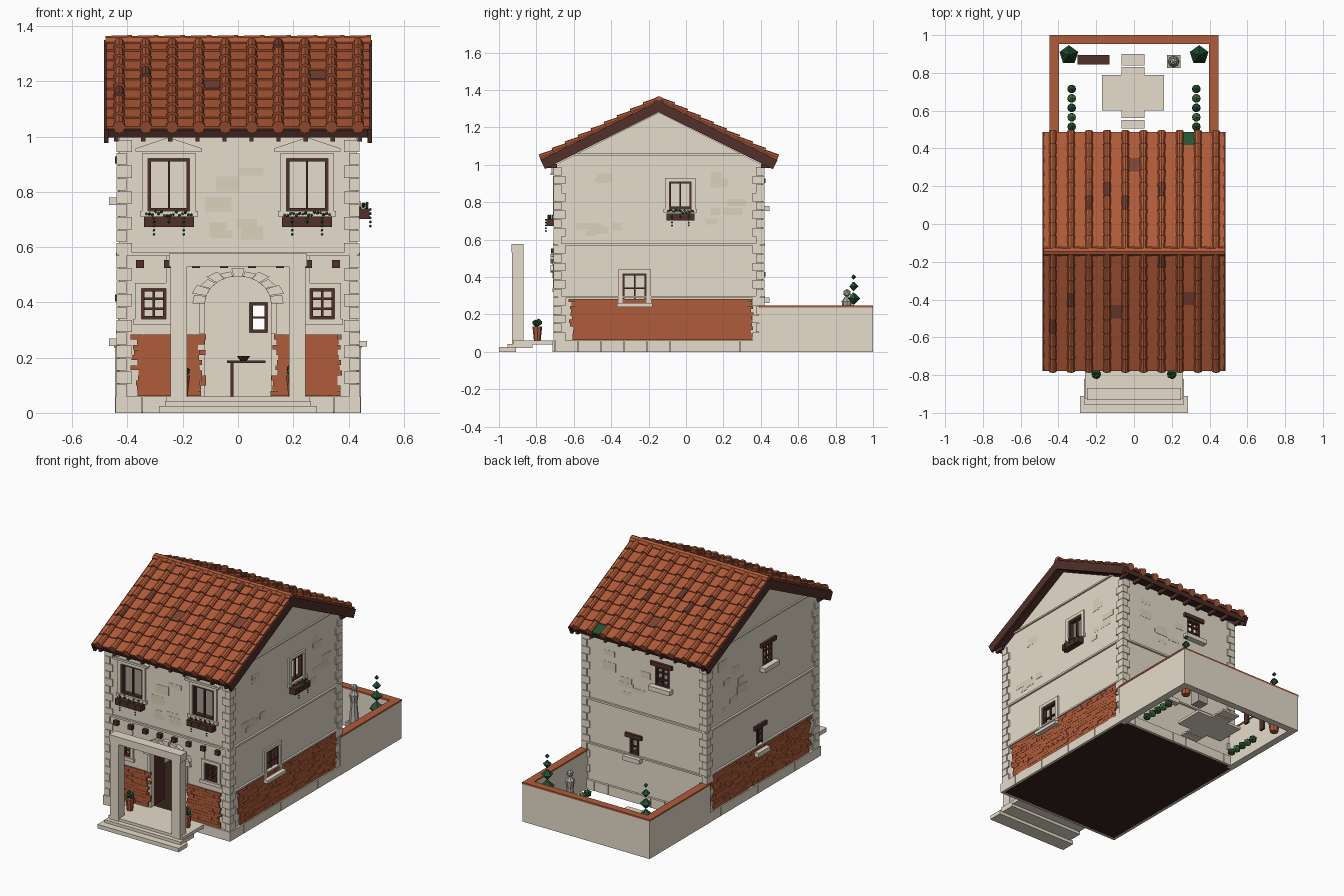
import bpy, bmesh, math, random
from mathutils import Matrix, Vector

random.seed(4)
if "Cube" in bpy.data.objects:
    bpy.data.objects.remove(bpy.data.objects["Cube"])


def colour(name, code):
    rgb = [int(code[i:i + 2], 16) / 255 for i in (0, 2, 4)]
    lin = [c / 12.92 if c < 0.04 else ((c + 0.055) / 1.055) ** 2.4 for c in rgb] + [1]
    m = bpy.data.materials.new(name)
    m.use_nodes = True
    m.diffuse_color = lin
    m.node_tree.nodes["Principled BSDF"].inputs["Base Color"].default_value = lin
    return m


STONE = colour("pale stone", "E6DCCB")
PATCH = colour("worn plaster", "DDD1BD")
BRICK = colour("brick", "AF5C3A")
TILE = colour("roof tile", "B05A38")
OLD = colour("weathered tile", "7A4334")
WOOD = colour("dark wood", "51302A")
DARK = colour("cellar brown", "36231D")
LEAF = colour("leaf green", "45773C")
HEDGE = colour("hedge green", "245233")
GREY = colour("statue grey", "B4AFA5")

# Each wall: outward axis, sign and position of its plane
WALLS = {"front": ("y", -1, -0.70), "back": ("y", 1, 0.41),
         "right": ("x", 1, 0.43), "left": ("x", -1, -0.43)}


def make(name, bm, *mats):
    bmesh.ops.recalc_face_normals(bm, faces=bm.faces)
    me = bpy.data.meshes.new(name)
    bm.to_mesh(me)
    bm.free()
    for m in mats:
        me.materials.append(m)
    ob = bpy.data.objects.new(name, me)
    bpy.context.collection.objects.link(ob)
    return ob


def prism(bm, side, pts, d0, d1):
    """Extrude a (along, height) outline outward from a wall plane."""
    axis, sign, pos = WALLS[side]
    rings = []
    for d in (d0, d1):
        p = pos + sign * d
        rings.append([bm.verts.new((u, p, z) if axis == "y" else (p, u, z)) for u, z in pts])
    for r in rings:
        bm.faces.new(r)
    for i in range(len(pts)):
        j = (i + 1) % len(pts)
        bm.faces.new((rings[0][i], rings[0][j], rings[1][j], rings[1][i]))


def panel(bm, side, u0, u1, z0, z1, d0, d1):
    prism(bm, side, [(u0, z0), (u1, z0), (u1, z1), (u0, z1)], d0, d1)


def paint(verts, mat):
    for f in {f for v in verts for f in v.link_faces}:
        f.material_index = mat


def box(bm, x0, x1, y0, y1, z0, z1, mat=0, frame=Matrix()):
    m = Matrix.Translation(((x0 + x1) / 2, (y0 + y1) / 2, (z0 + z1) / 2))
    m = frame @ m @ Matrix.Diagonal((x1 - x0, y1 - y0, z1 - z0, 1))
    paint(bmesh.ops.create_cube(bm, size=1, matrix=m)["verts"], mat)


def cone(bm, at, r0, r1, h, sides=8, mat=0, frame=Matrix()):
    m = frame @ Matrix.Translation(Vector(at) + Vector((0, 0, h / 2)))
    r = bmesh.ops.create_cone(bm, cap_ends=True, segments=sides, radius1=r0, radius2=r1, depth=h, matrix=m)
    paint(r["verts"], mat)


def blob(bm, at, r, mat=0):
    paint(bmesh.ops.create_icosphere(bm, subdivisions=1, radius=r, matrix=Matrix.Translation(at))["verts"], mat)


# Windows: wall, centre, bottom, top, width, columns, rows, kind
WINDOWS = [("right", -0.03, 0.765, 0.91, 0.12, 2, 1, "flowers"),
           ("right", -0.275, 0.26, 0.42, 0.13, 2, 2, "sill"),
           ("left", -0.2, 0.78, 0.9, 0.1, 2, 3, "lintel"),
           ("left", -0.12, 0.27, 0.4, 0.07, 2, 3, "lintel"),
           ("back", -0.12, 0.78, 0.9, 0.1, 2, 3, "lintel"),
           ("back", 0.075, 0.29, 0.4, 0.065, 1, 2, "lintel")]
for s in (-1, 1):
    WINDOWS += [("front", s * 0.25, 0.73, 0.92, 0.15, 2, 1, "pediment"),
                ("front", s * 0.305, 0.34, 0.45, 0.09, 2, 3, "plain")]


def arc(rx, rz, a):
    return rx * math.cos(a), 0.395 + rz * math.sin(a)


# House shell, hollowed and pierced by the openings
MID, APEX = -0.145, 1.28
bm = bmesh.new()
prism(bm, "right", [(-0.7, 0.005), (0.41, 0.005), (0.41, 1), (MID, APEX), (-0.7, 1)], -0.86, 0)
shell = make("house_walls", bm, STONE)
bm = bmesh.new()
prism(bm, "right", [(-0.67, -0.1), (0.38, -0.1), (0.38, 0.98), (MID, 1.24), (-0.67, 0.98)], -0.83, -0.03)
inner = make("room_cutter", bm)
bm = bmesh.new()
for side, u, z0, z1, w, *_ in WINDOWS:
    panel(bm, side, u - w / 2, u + w / 2, z0, z1, -0.05, 0.02)
prism(bm, "front", [(-0.12, 0.06), (0.12, 0.06)] + [arc(0.12, 0.1, math.pi * i / 10) for i in range(11)], -0.05, 0.02)
openings = make("opening_cutter", bm)
bpy.context.view_layer.objects.active = shell
for cutter in (inner, openings):
    cutter.hide_render = True
    mod = shell.modifiers.new("cut", "BOOLEAN")
    mod.operation, mod.object = "DIFFERENCE", cutter
    bpy.ops.object.modifier_apply(modifier=mod.name)
    bpy.data.objects.remove(cutter)

# Plinth blocks, corner stones, string courses and plaster patches
bm = bmesh.new()
for side, a, b in (("front", -0.445, 0.445), ("back", -0.445, 0.445), ("left", -0.7, 0.41), ("right", -0.7, 0.41)):
    step = (b - a) / 9
    for i in range(9):
        u = a + step * i
        panel(bm, side, u + 0.001, u + step - 0.001, 0, 0.06, 0, 0.014)
    if side in ("left", "right"):
        panel(bm, side, -0.6, 0.31, 1.05, 1.06, -0.01, 0.01)
    panel(bm, side, a + 0.015, b - 0.015, 0.568, 0.58, -0.01, 0.012)
    if side != "front":
        panel(bm, side, a + 0.015, b - 0.015, 0.288, 0.298, -0.01, 0.012)
for sx in (-1, 1):
    for y, s in ((-0.7, 1), (0.41, -1)):
        for i in range(20):
            lx, ly = (0.055, 0.035) if i % 2 else (0.035, 0.055)
            xs = sorted((sx * 0.439, sx * (0.439 - lx)))
            ys = sorted((y - s * 0.009, y + s * ly))
            box(bm, *xs, *ys, 0.06 + i * 0.0465, 0.104 + i * 0.0465)
make("stone_trim", bm, STONE)
bm = bmesh.new()
for side, a, b in (("front", -0.13, 0.13), ("back", -0.05, 0.33), ("left", 0, 0.33), ("right", -0.6, -0.2), ("right", 0.1, 0.33)):
    for i in range(7):
        u, z = random.uniform(a, b - 0.1), random.uniform(0.6, 0.92)
        panel(bm, side, u, u + random.uniform(0.05, 0.1), z, z + random.uniform(0.02, 0.06), -0.005, 0.0006 + i * 0.0002)
make("plaster_patches", bm, PATCH)

# Exposed brickwork on a backing, with ragged ends and a few sunken bricks
bm = bmesh.new()
for side, a, b in (("front", -0.39, -0.115), ("front", 0.115, 0.39), ("left", -0.63, 0.37), ("right", -0.63, 0.37)):
    inset = 0.04 if side != "front" else 0.03
    panel(bm, side, a + inset, b - inset, 0.062, 0.282, -0.005, 0.005)
    for row in range(12):
        z, u = 0.062 + row * 0.0185, a + random.uniform(0, 0.03)
        end = b - random.uniform(0, 0.03)
        while u < end - 0.01:
            v = min(u + 0.046, end)
            if random.random() > 0.05:
                panel(bm, side, u, v, z, z + 0.0178, -0.005, random.uniform(0.008, 0.0095))
            u = v + 0.0007
make("brickwork", bm, BRICK)


# Windows with frames, bars, surrounds and flower boxes
def flower_box(wood, green, side, u, z, w):
    panel(wood, side, u - w / 2, u + w / 2, z - 0.038, z, 0.004, 0.045)
    axis, sign, pos = WALLS[side]

    def leaf(v, d, h, r, mat):
        d = pos + sign * d
        blob(green, (v, d, h) if axis == "y" else (d, v, h), r, mat)

    for i in range(16):
        leaf(u + (i / 15 - 0.5) * w * 0.9, 0.012 + 0.012 * (i % 3), z + random.uniform(0.002, 0.018), 0.0065, i % 2)
    for s in (-1, 0, 1):
        for k in range(5 if s else 2):
            leaf(u + s * w * 0.3, 0.049, z - 0.004 - k * 0.015, 0.0055, k % 2)


wood, stone, green = bmesh.new(), bmesh.new(), bmesh.new()
for side, u, z0, z1, w, cols, rows, kind in WINDOWS:
    a, b, t = u - w / 2, u + w / 2, 0.011
    for x in (a, b - t):
        panel(wood, side, x, x + t, z0, z1, -0.024, 0.002)
    for z in (z0, z1 - t):
        panel(wood, side, a, b, z, z + t, -0.024, 0.002)
    for i in range(1, cols):
        x = a + w * i / cols
        panel(wood, side, x - 0.004, x + 0.004, z0, z1, -0.018, -0.004)
    for i in range(1, rows):
        z = z0 + (z1 - z0) * i / rows
        panel(wood, side, a, b, z - 0.004, z + 0.004, -0.018, -0.004)
    if kind == "lintel":
        panel(wood, side, a - 0.025, b + 0.025, z1 + 0.003, z1 + 0.028, -0.01, 0.015)
        panel(stone, side, a - 0.025, b + 0.025, z0 - 0.028, z0, -0.01, 0.036)
        continue
    for x in (a - 0.022, b):
        panel(stone, side, x, x + 0.022, z0, z1, -0.01, 0.01)
    panel(stone, side, a - 0.022, b + 0.022, z1, z1 + 0.02, -0.01, 0.01)
    panel(stone, side, a - 0.03, b + 0.03, z0 - 0.02, z0, -0.01, 0.036 if kind == "sill" else 0.015)
    if kind == "pediment":
        panel(stone, side, u - 0.12, u + 0.12, 0.945, 0.957, -0.01, 0.025)
        prism(stone, side, [(u - 0.12, 0.957), (u + 0.12, 0.957), (u, 0.997)], -0.01, 0.02)
    if kind in ("pediment", "flowers"):
        flower_box(wood, green, side, u, z0 - 0.02 if kind == "pediment" else 0.74, w + 0.03)

# Door arch, jambs, open door leaves, beam ends and rafter tails
for s in (-1, 1):
    panel(stone, "front", *sorted((s * 0.12, s * 0.14)), 0.285, 0.4, -0.02, 0.008)
    box(wood, *sorted((s * 0.124, s * 0.134)), -0.672, -0.56, 0.062, 0.42)
    panel(stone, "front", *sorted((s * 0.245, s * 0.26)), 0.34, 0.57, -0.01, 0.006)
for i in range(11):
    p, q = math.pi * i / 11 + 0.01, math.pi * (i + 1) / 11 - 0.01
    k = 0.01 * (i % 2)
    prism(stone, "front", [arc(0.12, 0.1, p), arc(0.165 + k, 0.118 + k, p), arc(0.165 + k, 0.118 + k, q), arc(0.12, 0.1, q)], -0.01, 0.015 + k)
for i in range(8):
    u = -0.355 + i * 0.71 / 7
    panel(wood, "front", u - 0.014, u + 0.014, 0.525, 0.553, -0.01, 0.022)
for i in range(10):
    u = -0.44 + i * 0.88 / 9
    for side in ("front", "back"):
        panel(wood, side, u - 0.008, u + 0.008, 0.982, 1.005, -0.01, 0.055)
# Hall table and bowl
box(wood, -0.04, 0.1, 0.0, 0.08, 0.18, 0.19)
box(wood, -0.028, -0.016, 0.01, 0.07, 0.06, 0.18)
cone(wood, (0.02, 0.04, 0.19), 0.012, 0.025, 0.016)
make("window_and_door_woodwork", wood, WOOD)
make("window_and_door_stonework", stone, STONE)
make("window_flowers", green, LEAF, HEDGE)
bm = bmesh.new()
box(bm, -0.428, 0.428, -0.698, 0.408, 0.002, 0.06)
make("floor", bm, DARK)

# Roof: thin deck, bargeboards, pan tiles and barrel cover tiles on both slopes
deck, tiles = bmesh.new(), bmesh.new()
SLOPE, ROWS, PITCH, GAP = math.atan(0.5), 9, 0.0778, 0.096
lie = Matrix.Rotation(-math.pi / 2, 4, "X")
# Weathered tiles as (column, row), first the back slope and then the front
OLD_PANS = ({(5, 6)}, {(8, 3), (4, 4)})
OLD_COVERS = ({(3, 4), (2, 3), (6, 4), (4, 3)}, {(6, 0), (1, 3), (0, 5)})
for half, flip in enumerate((1, -1)):
    frame = Matrix.Translation((0, MID, 1.335)) @ Matrix.Rotation(math.pi * half, 4, "Z") @ Matrix.Rotation(-SLOPE, 4, "X")
    box(deck, -0.475, 0.475, -0.01, 0.7, -0.028, 0, 0, frame)
    for s in (-1, 1):
        box(deck, *sorted((s * 0.468, s * 0.485)), -0.02, 0.705, -0.048, 0.006, 0, frame)
    for r in range(ROWS):
        tip = frame @ Matrix.Translation((0, r * PITCH, 0.003)) @ Matrix.Rotation(0.08, 4, "X")
        for c in range(11):
            x = -0.478 + c * GAP
            m = 1 if (c, r) in OLD_PANS[half] else 2 if (half, c, r) == (0, 8, 8) else 0
            ends = [flip * max(-0.476, min(0.476, x + e * GAP / 2)) for e in (-1, 1)]
            box(tiles, *sorted(ends), 0, PITCH, -0.004, 0.006, m, tip)
            if c < 10:
                old = 1 if (c, r) in OLD_COVERS[half] else 0
                cone(tiles, (0, 0, 0), 0.018, 0.022, PITCH + 0.003, 10, old,
                     tip @ Matrix.Translation((flip * (x + GAP / 2), 0, 0.006)) @ lie)
for i in range(10):
    cone(tiles, (0, 0, 0), 0.022, 0.025, 0.0965, 8, 0,
         Matrix.Translation((-0.48 + i * GAP, MID, 1.342)) @ Matrix.Rotation(math.pi / 2, 4, "Y"))
make("roof_deck", deck, WOOD)
make("roof_tiles", tiles, TILE, OLD, HEDGE)

# Portico, steps, garden walls and paving
bm = bmesh.new()
box(bm, -0.285, 0.285, -1, -0.91, 0, 0.025)
box(bm, -0.265, 0.265, -0.955, -0.82, 0.02, 0.043)
box(bm, -0.26, 0.26, -0.925, -0.69, 0.038, 0.06)
for s in (-1, 1):
    box(bm, *sorted((s * 0.185, s * 0.245)), -0.93, -0.87, 0.043, 0.53)
    box(bm, *sorted((s * 0.4, s * 0.445)), 0.39, 1, 0, 0.237)
box(bm, -0.25, 0.25, -0.932, -0.868, 0.53, 0.577)
box(bm, -0.4, 0.4, 0.955, 1, 0, 0.237)
box(bm, -0.17, 0.16, 0.6, 0.79, 0, 0.016)
for y0, y1 in ((0.84, 0.9), (0.79, 0.83), (0.56, 0.6), (0.505, 0.55)):
    box(bm, -0.065, 0.055, y0, y1, 0, 0.012)
make("portico_and_garden_stone", bm, STONE)
bm = bmesh.new()
for s in (-1, 1):
    box(bm, *sorted((s * 0.397, s * 0.448)), 0.39, 1, 0.237, 0.248)
    cone(bm, (s * 0.2, -0.795, 0.06), 0.018, 0.026, 0.075)
    cone(bm, (s * 0.345, 0.895, 0), 0.025, 0.035, 0.07)
box(bm, -0.397, 0.397, 0.952, 1, 0.237, 0.248)
make("wall_caps_and_pots", bm, BRICK)

# Plants: clipped trees, hedge rows and pot plants
bm = bmesh.new()
for s in (-1, 1):
    for z, r in ((0.13, 0.052), (0.21, 0.045), (0.285, 0.036), (0.35, 0.027), (0.4, 0.014)):
        cone(bm, (s * 0.345, 0.895, z - r * 0.9), 0.003, r, r * 0.9, 5)
        cone(bm, (s * 0.345, 0.895, z), r, 0.003, r * 0.9, 5)
    for i in range(5):
        blob(bm, (s * 0.33, 0.515 + i * 0.05, 0.025), 0.026, i % 2)
    for i in range(5):
        a = i * math.tau / 5
        blob(bm, (s * 0.2 + 0.012 * math.cos(a), -0.795 + 0.012 * math.sin(a), 0.15 + 0.006 * (i % 3)), 0.016, i % 2)
make("plants", bm, HEDGE, LEAF)

# Bench and statue
bm = bmesh.new()
box(bm, -0.3, -0.13, 0.845, 0.895, 0.08, 0.092)
for x in (-0.28, -0.16):
    box(bm, x, x + 0.014, 0.852, 0.888, 0, 0.08)
make("bench", bm, WOOD)
bm = bmesh.new()
box(bm, 0.175, 0.245, 0.825, 0.895, 0, 0.1)
for z, r0, r1, h in ((0.1, 0.03, 0.02, 0.12), (0.22, 0.02, 0.028, 0.05), (0.27, 0.028, 0.01, 0.025)):
    cone(bm, (0.21, 0.86, z), r0, r1, h)
blob(bm, (0.21, 0.86, 0.315), 0.022)
make("statue", bm, GREY)
